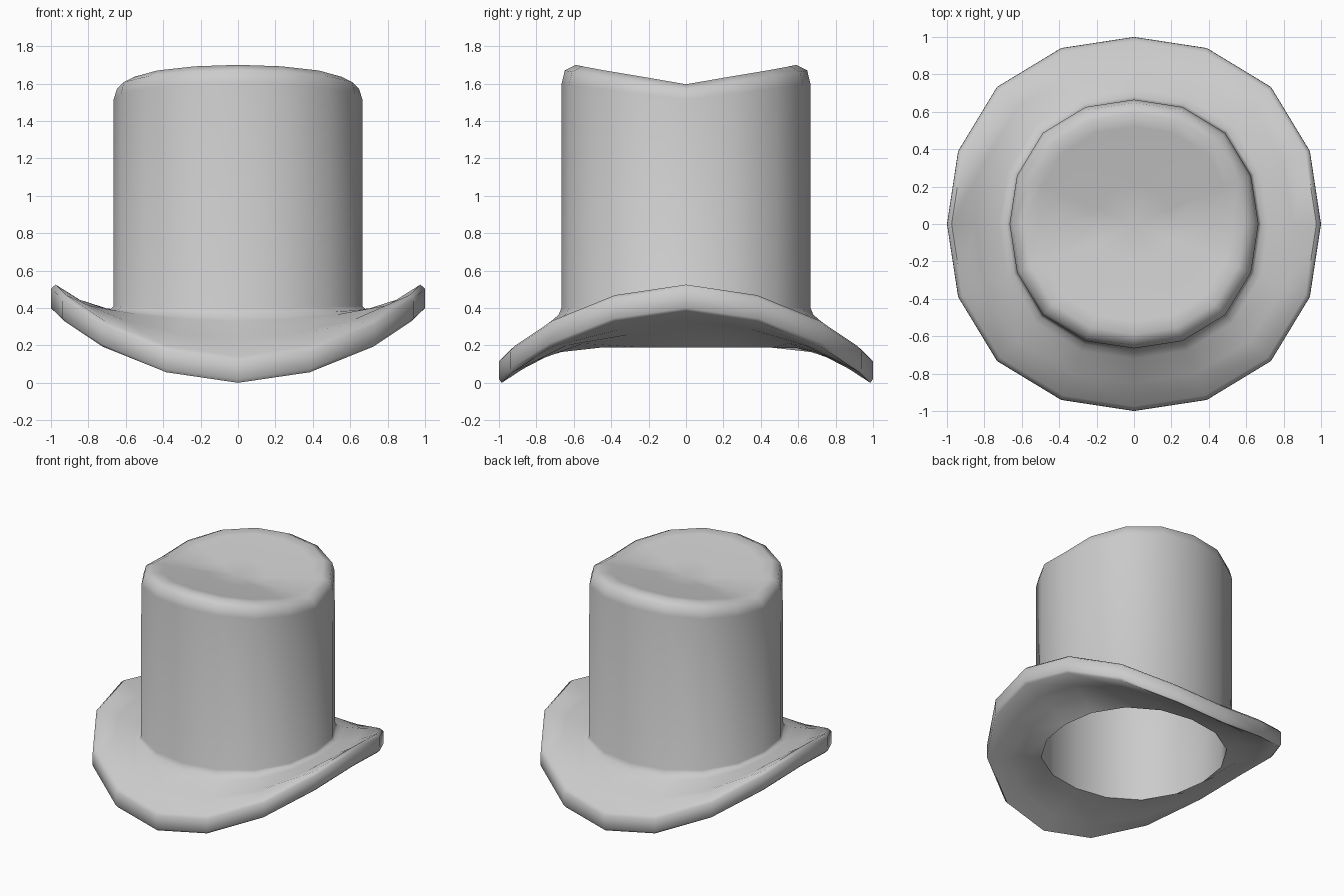
import bpy, bmesh
from math import sin, cos, pi

if "Cube" in bpy.data.objects:
    bpy.data.objects.remove(bpy.data.objects["Cube"])

SIDES = 16

# Rings run from the crown centre, down the outside, round the brim, back up inside.
# Each is (radius, z at front/back, z at left/right)
crown_top = [(0.20, 1.622, 1.588), (0.40, 1.662, 1.59), (0.52, 1.685, 1.592),
             (0.59, 1.70, 1.596), (0.648, 1.67, 1.57), (0.665, 1.60, 1.515)]
brim = [(0.666, 0.40, 0.41), (0.68, 0.365, 0.395), (0.72, 0.33, 0.40),
        (0.85, 0.235, 0.445), (0.975, 0.14, 0.525), (0.999, 0.115, 0.505),
        (1.0, 0.02, 0.40), (0.985, 0.0, 0.385), (0.87, 0.075, 0.325),
        (0.75, 0.14, 0.28), (0.63, 0.185, 0.19), (0.63, 0.40, 0.40)]
lining_top = [(0.63, 1.55, 1.47), (0.58, 1.64, 1.545), (0.30, 1.59, 1.54)]


def add_ring(bm, r, z_front, z_side, creased):
    verts = []
    for i in range(SIDES):
        a = 2 * pi * i / SIDES
        rr = r * (1 + 0.018 * (1 - cos(4 * a)))      # slightly squared circle
        t = abs(sin(a)) if creased else sin(a) ** 2  # dented crown / rolled brim
        verts.append(bm.verts.new((rr * cos(a), rr * sin(a),
                                   z_side + (z_front - z_side) * t)))
    return verts


bm = bmesh.new()
rings = [add_ring(bm, *p, True) for p in crown_top]
rings += [add_ring(bm, *p, False) for p in brim]
rings += [add_ring(bm, *p, True) for p in lining_top]

# Skin between neighbouring rings
for a, b in zip(rings, rings[1:]):
    for i in range(SIDES):
        j = (i + 1) % SIDES
        bm.faces.new((a[i], b[i], b[j], a[j]))

# Close the crown and its lining with fans
for ring, z in ((rings[0], 1.588), (rings[-1], 1.54)):
    pole = bm.verts.new((0, 0, z))
    for i in range(SIDES):
        bm.faces.new((ring[i], ring[(i + 1) % SIDES], pole))

bmesh.ops.recalc_face_normals(bm, faces=bm.faces)
mesh = bpy.data.meshes.new("top_hat")
bm.to_mesh(mesh)
bm.free()

hat = bpy.data.objects.new("top_hat", mesh)
bpy.context.collection.objects.link(hat)
bpy.context.view_layer.objects.active = hat
hat.select_set(True)
bpy.ops.object.shade_smooth_by_angle(angle=1.0)
